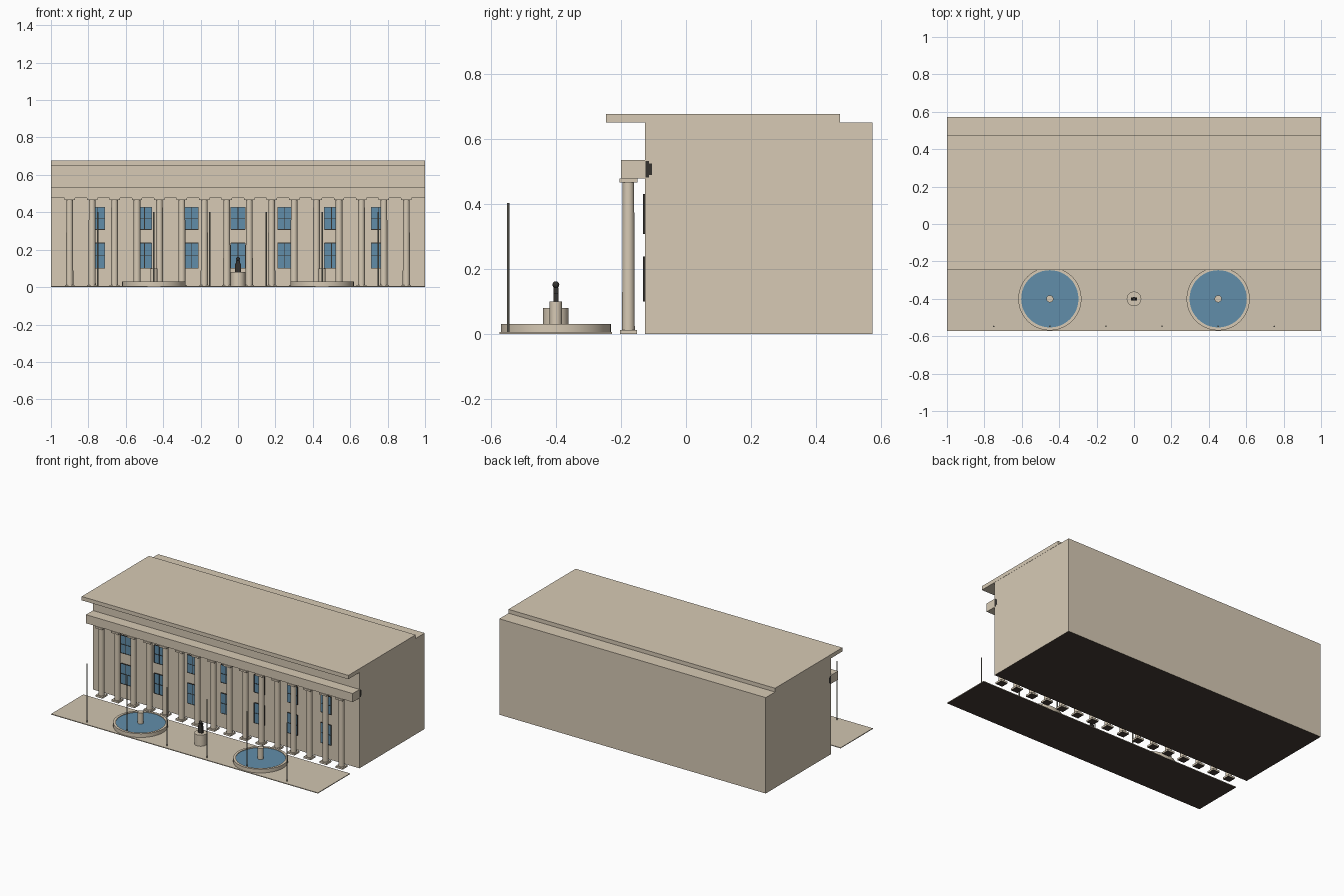
import bpy, bmesh, math
from mathutils import Matrix

if "Cube" in bpy.data.objects:
    bpy.data.objects.remove(bpy.data.objects["Cube"])


def material(name, rgb):
    m = bpy.data.materials.new(name)
    m.diffuse_color = (*rgb, 1.0)
    m.use_nodes = True
    m.node_tree.nodes["Principled BSDF"].inputs["Base Color"].default_value = m.diffuse_color
    return m


stone = material("limestone", (0.68, 0.59, 0.46))
paving = material("paving", (0.64, 0.56, 0.44))
blue = material("blue_glass_and_water", (0.12, 0.27, 0.40))
dark = material("dark_bronze", (0.035, 0.032, 0.028))
metal = material("pole_metal", (0.28, 0.27, 0.22))
under = material("dark_underside", (0.06, 0.045, 0.035))


def finish(name, bm, mat, smooth=False):
    bmesh.ops.recalc_face_normals(bm, faces=bm.faces)
    # Faces resting on the ground are dark
    bm.normal_update()
    for f in bm.faces:
        if f.normal.z < -0.9 and f.calc_center_median().z < 0.004:
            f.material_index = 1
    me = bpy.data.meshes.new(name)
    bm.to_mesh(me)
    bm.free()
    me.materials.append(mat)
    me.materials.append(under)
    ob = bpy.data.objects.new(name, me)
    bpy.context.collection.objects.link(ob)
    if smooth:
        bpy.ops.object.select_all(action='DESELECT')
        ob.select_set(True)
        bpy.context.view_layer.objects.active = ob
        bpy.ops.object.shade_smooth_by_angle(angle=math.radians(35))
    return ob


def add_box(bm, x0, x1, y0, y1, z0, z1):
    m = Matrix.Translation(((x0 + x1) / 2, (y0 + y1) / 2, (z0 + z1) / 2))
    m = m @ Matrix.Diagonal((x1 - x0, y1 - y0, z1 - z0, 1))
    bmesh.ops.create_cube(bm, size=1, matrix=m)


def box(name, mat, *dims):
    bm = bmesh.new()
    add_box(bm, *dims)
    return finish(name, bm, mat)


def lathe(name, mat, profile, x, y, sides=32):
    """Spin an (r, z) profile around a vertical axis at x, y."""
    bm = bmesh.new()
    rings = []
    for r, z in profile:
        rings.append([bm.verts.new((x + r * math.cos(2 * math.pi * i / sides),
                                    y + r * math.sin(2 * math.pi * i / sides), z))
                      for i in range(sides)])
    for a, b in zip(rings, rings[1:]):
        for i in range(sides):
            j = (i + 1) % sides
            bm.faces.new((a[i], a[j], b[j], b[i]))
    bm.faces.new(rings[0])
    bm.faces.new(rings[-1])
    return finish(name, bm, mat, True)


# Main building, roof slab and entablature
FRONT = -0.126
box("main_block", stone, -0.999, 0.999, FRONT, 0.573, 0, 0.65)
box("roof_slab", stone, -1, 1, -0.246, 0.474, 0.65, 0.676)
box("entablature", stone, -1, 1, -0.20, FRONT, 0.477, 0.535)

# Dark band whose ends show on the side walls
bm = bmesh.new()
add_box(bm, -1, 1, -0.125, -0.113, 0.480, 0.531)
add_box(bm, -1, 1, -0.113, -0.104, 0.488, 0.523)
finish("dark_band", bm, dark)

# Sixteen columns with square bases and capitals
COL_Y = -0.177
for i in range(16):
    x = -0.9 + 0.12 * i
    lathe("column_shaft", stone, [(0.0195, 0.012), (0.0175, 0.466)], x, COL_Y, 20)
    box("column_base", stone, x - 0.026, x + 0.026, COL_Y - 0.026, COL_Y + 0.026, 0, 0.012)
    box("column_capital", stone, x - 0.028, x + 0.028, COL_Y - 0.028, COL_Y + 0.028, 0.465, 0.477)

# Two rows of windows: pane, dark frame and crossbars
for z0, z1 in ((0.10, 0.236), (0.308, 0.428)):
    for i in range(7):
        x, w, t = 0.25 * (i - 3), 0.038, 0.003
        zm = (z0 + z1) / 2
        box("window_pane", blue, x - w, x + w, FRONT - 0.004, FRONT, z0, z1)
        bm = bmesh.new()
        y0, y1 = FRONT - 0.006, FRONT
        for cx in (x - w, x, x + w):
            add_box(bm, cx - t / 2, cx + t / 2, y0, y1, z0, z1)
        for cz in (z0, zm, z1):
            add_box(bm, x - w, x + w, y0, y1, cz - t / 2, cz + t / 2)
        finish("window_frame", bm, dark)

# Plaza strip in front
box("plaza", paving, -1, 1, -0.573, -0.228, 0, 0.005)

# Pair of round fountains
FY = -0.4
for x in (-0.45, 0.45):
    lathe("fountain_basin", stone, [(0.169, 0.005), (0.169, 0.03), (0.153, 0.03),
                                    (0.153, 0.012)], x, FY, 48)
    lathe("fountain_water", blue, [(0.153, 0.012), (0.153, 0.026)], x, FY, 48)
    lathe("fountain_spout", stone, [(0.019, 0.012), (0.019, 0.10)], x, FY, 24)

# Statue on a round pedestal
lathe("statue_pedestal", stone, [(0.039, 0.005), (0.039, 0.08)], 0, FY, 32)
bm = bmesh.new()
add_box(bm, -0.016, 0.016, FY - 0.008, FY + 0.008, 0.08, 0.125)
add_box(bm, -0.011, 0.011, FY - 0.008, FY + 0.008, 0.125, 0.143)
finish("statue_body", bm, dark)
bm = bmesh.new()
bmesh.ops.create_uvsphere(bm, u_segments=16, v_segments=10, radius=0.0105,
                          matrix=Matrix.Translation((0, FY, 0.151)))
finish("statue_head", bm, dark, True)

# Six flagpoles along the front edge
for i in range(6):
    lathe("flagpole", metal, [(0.004, 0.005), (0.004, 0.402)], -0.75 + 0.3 * i, -0.547, 10)
